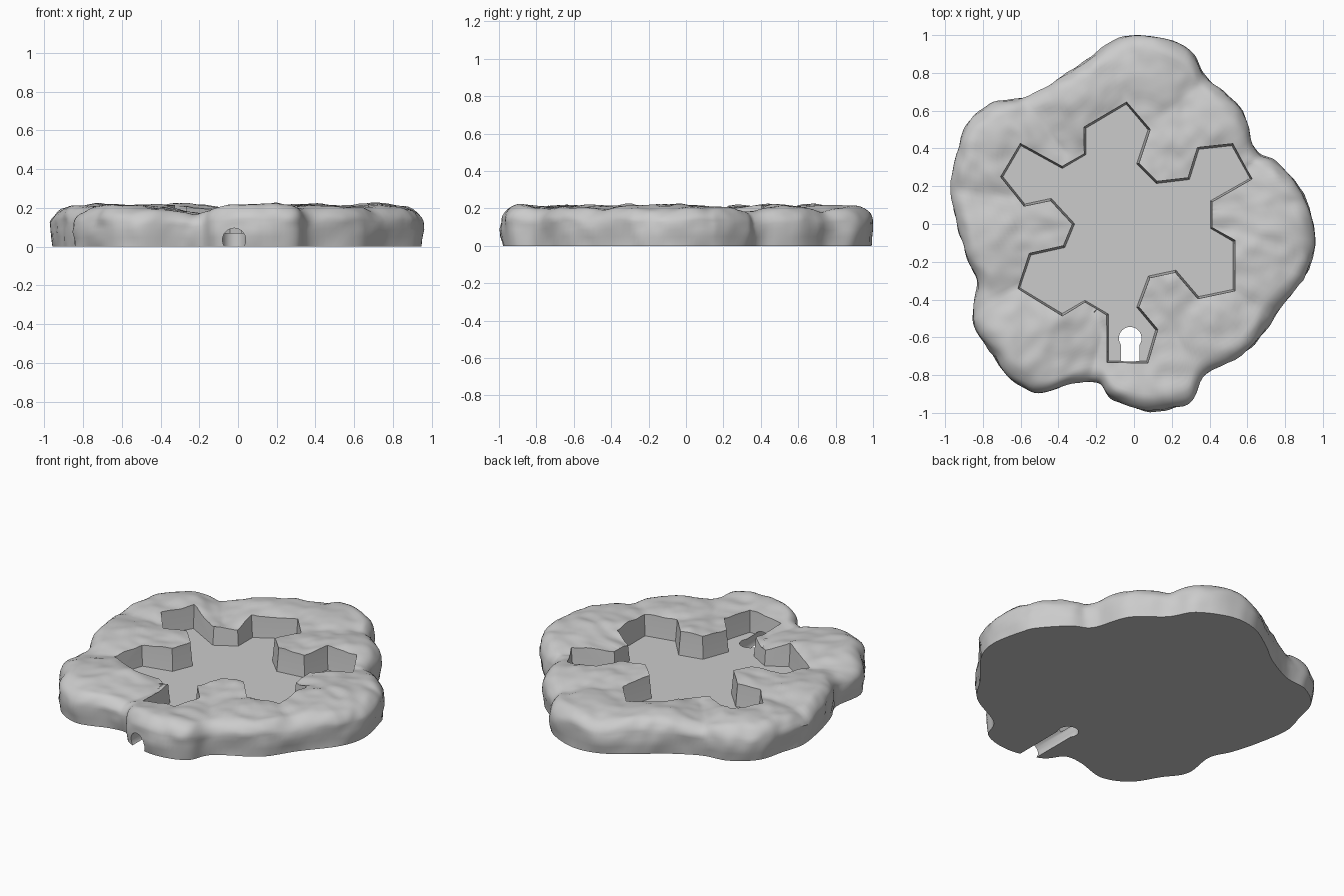
import bpy, bmesh, math
from mathutils import Vector, noise

if "Cube" in bpy.data.objects:
    bpy.data.objects.remove(bpy.data.objects["Cube"], do_unlink=True)

# Plan outlines, counter-clockwise for the rock and clockwise for the basin, in hundredths
ROCK = [(96, -11), (92, 10), (88, 19), (75, 33), (64, 40), (56, 62), (39, 77), (30, 91),
        (10, 100), (-8, 98), (-26, 87), (-39, 77), (-58, 67), (-74, 64), (-88, 53),
        (-93, 37), (-97, 21), (-94, 0), (-89, -18), (-83, -32), (-85, -53), (-76, -67),
        (-66, -82), (-50, -89), (-31, -84), (-19, -84), (-10, -94), (11, -99), (30, -94),
        (38, -80), (62, -66), (75, -48), (91, -28)]
BASIN = [(-4, 64), (8, 50), (2, 32), (12, 22), (29, 24), (34, 40), (52, 42), (62, 24),
         (41, 12), (41, -2), (53, -9), (53, -35), (34, -39), (22, -25), (8, -28),
         (2, -44), (12, -56), (7, -73), (-14, -73), (-14, -48), (-26, -41), (-38, -48),
         (-61, -34), (-55, -16), (-37, -12), (-32, 0), (-44, 13), (-58, 10), (-70, 25),
         (-60, 42), (-38, 30), (-26, 37), (-26, 51)]
BOULDERS = [(45, -55), (12, -80), (-52, -62), (-78, -8), (-72, 38), (-28, 72), (12, 82),
            (38, 50), (76, 5), (-42, 0), (14, -38), (20, 32), (70, -22)]
FLOOR = 0.07
CHANNEL_X = -0.02


def plan(points):
    return [Vector((x, y, 0)) / 100 for x, y in points]


def new_object(name, bm):
    bmesh.ops.recalc_face_normals(bm, faces=bm.faces)
    mesh = bpy.data.meshes.new(name)
    bm.to_mesh(mesh)
    bm.free()
    obj = bpy.data.objects.new(name, mesh)
    bpy.context.collection.objects.link(obj)
    return obj


def bridge(bm, low, high):
    for i in range(len(low)):
        j = (i + 1) % len(low)
        bm.faces.new((low[i], low[j], high[j], high[i]))


def smooth_loop(points, steps):
    """Catmull-Rom curve through a closed loop of points."""
    loop, n = [], len(points)
    for i in range(n):
        a, b, c, d = (points[(i + k) % n] for k in (-1, 0, 1, 2))
        for s in range(steps):
            t = s / steps
            loop.append((2 * b + (c - a) * t + (2 * a - 5 * b + 4 * c - d) * t * t
                         + (3 * b - a - 3 * c + d) * t ** 3) / 2)
    return loop


def crown(p):
    """Height of the rock top: overlapping boulders with creases and fine bumps."""
    dome = max(0.215 - 0.4 * (p - b).length_squared for b in boulders)
    dome = max(dome, 0.165)
    return dome + 0.018 * noise.noise(p * 5) + 0.009 * noise.noise(p * 13)


# Rock body: outer wall, rounded shoulder, then rings to the middle
boulders = plan(BOULDERS)
outline = smooth_loop(plan(ROCK), 8)
wall = [(0.012, 0), (0.006, 0.25), (0, 0.45), (0.002, 0.6)]
shoulder = [(0.085 * (1 - math.cos(a)), 0.6 + 0.4 * math.sin(a))
            for a in (math.pi / 2 * k / 7 for k in range(1, 8))]
inner = [(0.085 + 0.025 * k, 1) for k in range(1, 30)]
bm = bmesh.new()
rings = []
for inset, level in wall + shoulder + inner:
    ring = []
    for p in outline:
        q = p * (1 - inset / p.length)
        z = crown(q) * level
        if level > 0:
            probe = Vector((p.x, p.y, z * 1.5))
            fade = max(0, 1 - inset / 0.2)
            bump = 0.016 * noise.noise(probe * 6) + 0.008 * noise.noise(probe * 14)
            q += p.normalized() * bump * fade
        ring.append(bm.verts.new((q.x, q.y, z)))
    if rings:
        bridge(bm, rings[-1], ring)
    rings.append(ring)
bm.faces.new(rings[0])
middle = bm.verts.new((0, 0, 0.17))
for i, v in enumerate(rings[-1]):
    bm.faces.new((v, rings[-1][(i + 1) % len(outline)], middle))
rock = new_object("rock_basin", bm)

# Basin cutter with slightly flared walls
basin = plan(BASIN)
bm = bmesh.new()
levels = []
for z, grow in ((FLOOR, -0.006), (FLOOR + 0.12, 0.006), (0.4, 0.01)):
    ring = []
    for i, p in enumerate(basin):
        e = (p - basin[i - 1]).normalized()
        f = (basin[(i + 1) % len(basin)] - p).normalized()
        out = Vector((-e.y - f.y, e.x + f.x, 0)).normalized()
        ring.append(bm.verts.new((p.x + out.x * grow, p.y + out.y * grow, z)))
    if levels:
        bridge(bm, levels[-1], ring)
    levels.append(ring)
bm.faces.new(levels[0])
bm.faces.new(levels[-1])
basin_cutter = new_object("basin_cutter", bm)


# Drain cutters: a round tunnel to the front and a round upright end
def cylinder_cutter(name, location, depth, tilt):
    bpy.ops.mesh.primitive_cylinder_add(vertices=32, radius=0.06, depth=depth,
                                        location=location, rotation=(tilt, 0, 0))
    obj = bpy.context.object
    obj.name = name
    return obj


tunnel_cutter = cylinder_cutter("tunnel_cutter", (CHANNEL_X, -0.9, 0.035), 0.59, math.pi / 2)
drain_cutter = cylinder_cutter("drain_cutter", (CHANNEL_X, -0.605, 0.0), 0.19, 0)

# Cut the rock and remove the helpers
bpy.context.view_layer.objects.active = rock
for cutter in (basin_cutter, tunnel_cutter, drain_cutter):
    cutter.hide_render = True
    mod = rock.modifiers.new(cutter.name, "BOOLEAN")
    mod.operation = "DIFFERENCE"
    mod.solver = "EXACT"
    mod.object = cutter
    bpy.ops.object.modifier_apply(modifier=mod.name)
    bpy.data.objects.remove(cutter, do_unlink=True)

# Stone colour
stone = bpy.data.materials.new("stone_grey")
stone.use_nodes = True
colour = (0.6, 0.6, 0.6, 1)
stone.diffuse_color = colour
stone.node_tree.nodes["Principled BSDF"].inputs["Base Color"].default_value = colour
rock.data.materials.clear()
rock.data.materials.append(stone)
for face in rock.data.polygons:
    face.material_index = 0

bpy.ops.object.select_all(action="DESELECT")
rock.select_set(True)
bpy.ops.object.shade_smooth_by_angle(angle=math.radians(35))
